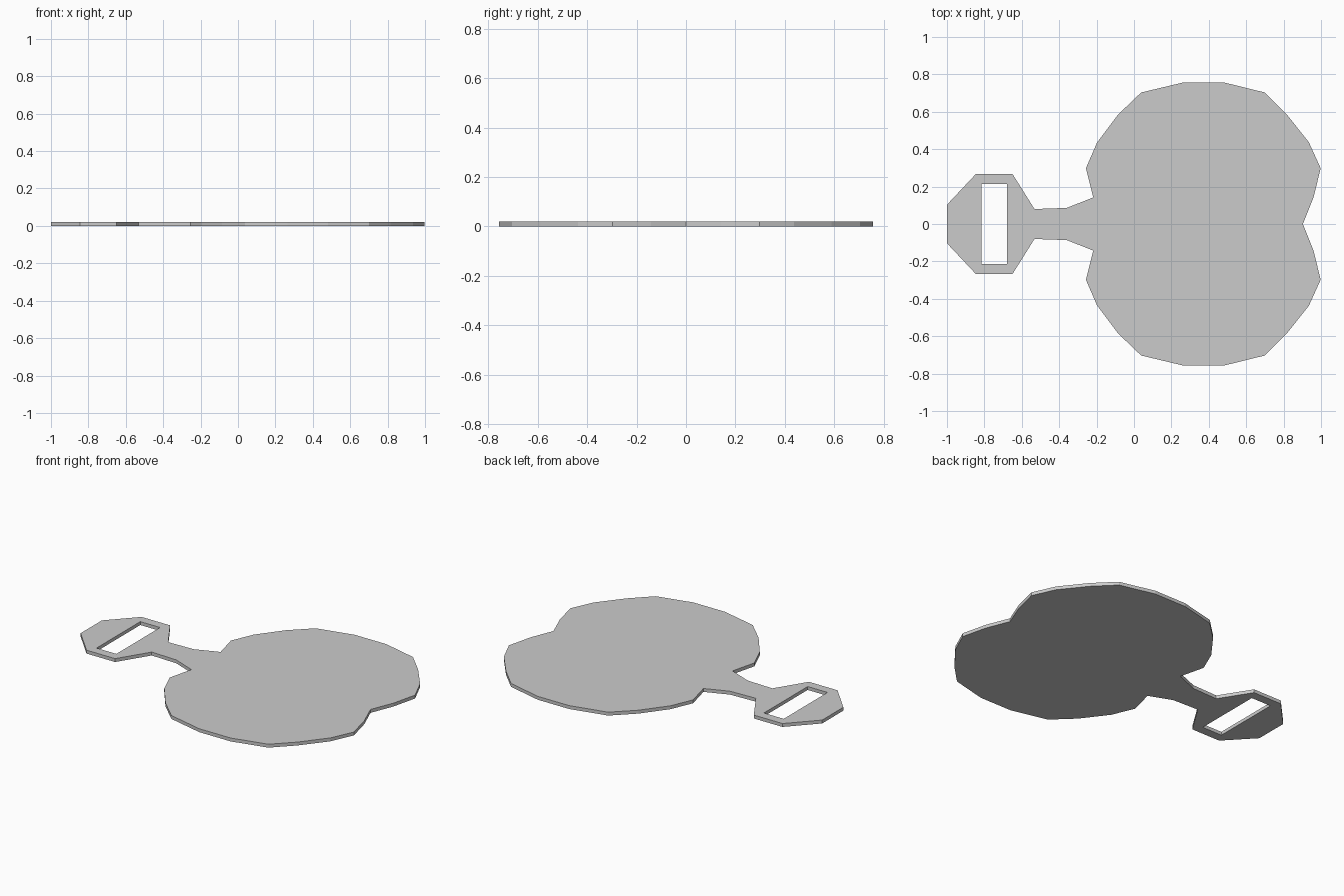
import bpy, bmesh

if "Cube" in bpy.data.objects:
    bpy.data.objects.remove(bpy.data.objects["Cube"])

THICKNESS = 0.021

# upper half of the outline, handle end to notch; mirrored across y = 0
half = [(-1, 0.103), (-0.845, 0.268), (-0.65, 0.268), (-0.532, 0.08), (-0.36, 0.086),
        (-0.218, 0.142), (-0.257, 0.298), (-0.198, 0.435), (-0.085, 0.585), (0.038, 0.703),
        (0.265, 0.757), (0.48, 0.757), (0.70, 0.703), (0.815, 0.588), (0.935, 0.437),
        (0.998, 0.298), (0.96, 0.142)]
notch = [(0.903, 0)]
outline = half + notch + [(x, -y) for x, y in reversed(half)]

# rectangular slot in the handle
slot_x0, slot_x1, slot_y = -0.815, -0.68, 0.213
slot = [(slot_x0, -slot_y), (slot_x1, -slot_y), (slot_x1, slot_y), (slot_x0, slot_y)]


def add_loop(bm, points):
    verts = [bm.verts.new((x, y, 0)) for x, y in points]
    return [bm.edges.new((v, verts[(i + 1) % len(verts)])) for i, v in enumerate(verts)]


# fill between outline and slot, then give it thickness
bm = bmesh.new()
edges = add_loop(bm, outline) + add_loop(bm, slot)
bmesh.ops.triangle_fill(bm, edges=edges, use_beauty=True, use_dissolve=False)
extruded = bmesh.ops.extrude_face_region(bm, geom=bm.faces[:], use_keep_orig=True)
top = [g for g in extruded["geom"] if isinstance(g, bmesh.types.BMVert)]
bmesh.ops.translate(bm, verts=top, vec=(0, 0, THICKNESS))
bmesh.ops.recalc_face_normals(bm, faces=bm.faces[:])

mesh = bpy.data.meshes.new("slotted_paddle_plate")
bm.to_mesh(mesh)
bm.free()
plate = bpy.data.objects.new("slotted_paddle_plate", mesh)
bpy.context.collection.objects.link(plate)
